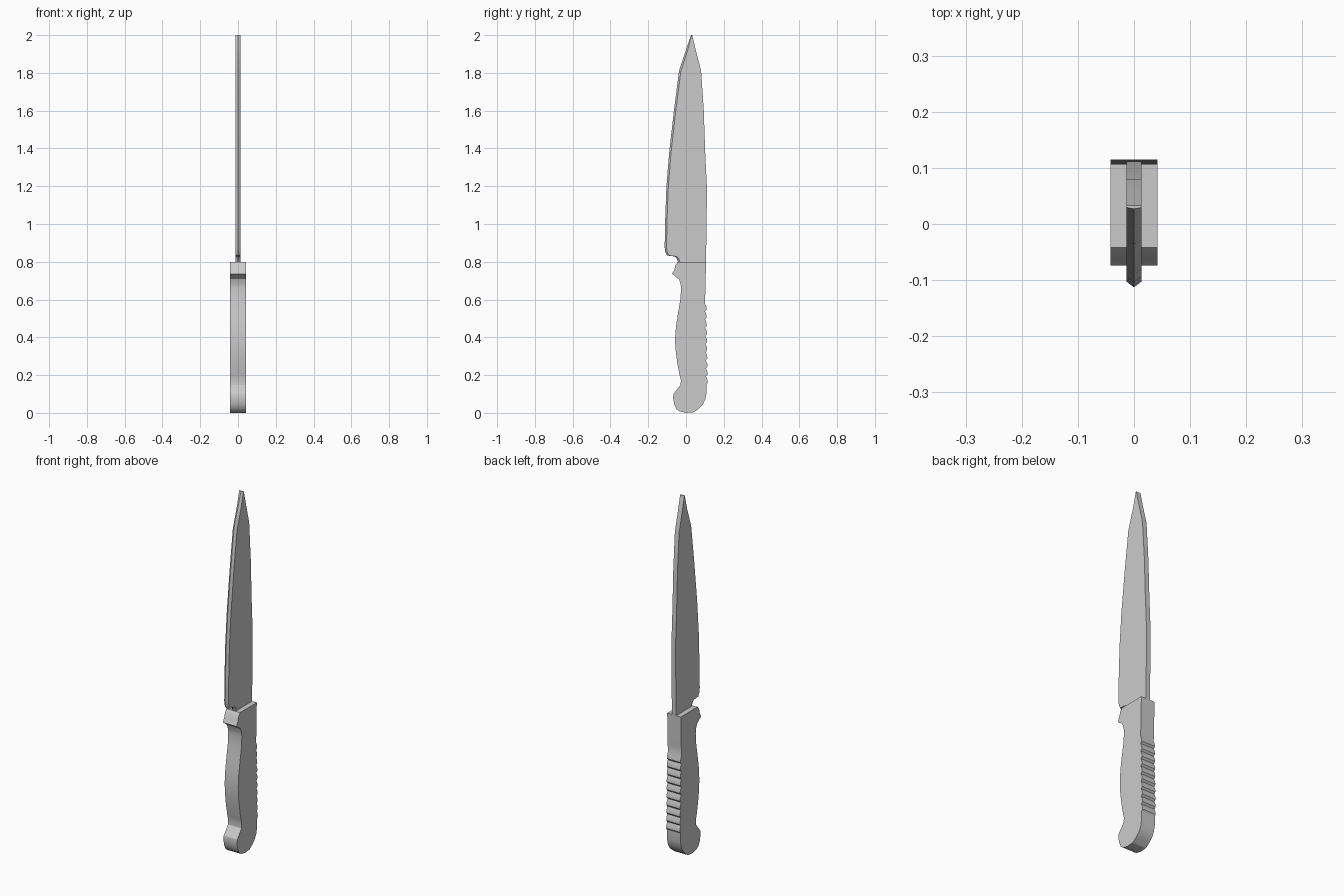
import bpy, bmesh

if "Cube" in bpy.data.objects:
    bpy.data.objects.remove(bpy.data.objects["Cube"])


def finish(name, bm):
    bmesh.ops.recalc_face_normals(bm, faces=bm.faces)
    mesh = bpy.data.meshes.new(name)
    bm.to_mesh(mesh)
    bm.free()
    obj = bpy.data.objects.new(name, mesh)
    bpy.context.collection.objects.link(obj)
    bpy.ops.object.select_all(action='DESELECT')
    obj.select_set(True)
    bpy.context.view_layer.objects.active = obj
    bpy.ops.object.shade_smooth_by_angle(angle=0.5)
    return obj


def build_blade():
    # (z, cutting edge y, spine y) from the tang up to the tip
    rows = [(0.76, -0.040, 0.095), (0.80, -0.043, 0.106), (0.815, -0.048, 0.106),
            (0.828, -0.058, 0.106), (0.833, -0.100, 0.106), (0.85, -0.109, 0.107),
            (0.875, -0.113, 0.107), (1.00, -0.111, 0.109), (1.19, -0.104, 0.111),
            (1.37, -0.090, 0.102), (1.60, -0.064, 0.094), (1.81, -0.037, 0.080),
            (1.92, -0.001, 0.052), (2.00, 0.027, 0.033)]
    half = 0.013
    bm = bmesh.new()
    rings = []
    for z, edge, spine in rows:
        inset = edge + min(0.010, (spine - edge) * 0.4)
        section = [(0, edge), (half, inset), (half, spine), (-half, spine), (-half, inset)]
        rings.append([bm.verts.new((x, y, z)) for x, y in section])
    for a, b in zip(rings, rings[1:]):
        for i in range(5):
            j = (i + 1) % 5
            bm.faces.new((a[i], a[j], b[j], b[i]))
    bm.faces.new(rings[0])
    bm.faces.new(rings[-1])
    return finish("blade", bm)


def build_handle():
    # finger side, top to bottom, then round the butt: (y, z)
    outline = [(-0.042, 0.80), (-0.055, 0.785), (-0.062, 0.757), (-0.074, 0.735),
               (-0.055, 0.722), (-0.038, 0.708), (-0.029, 0.685), (-0.026, 0.66),
               (-0.030, 0.60), (-0.042, 0.53), (-0.053, 0.46), (-0.058, 0.39),
               (-0.055, 0.33), (-0.047, 0.27), (-0.034, 0.20), (-0.027, 0.175),
               (-0.029, 0.148), (-0.050, 0.12), (-0.066, 0.10), (-0.069, 0.08),
               (-0.062, 0.045), (-0.050, 0.020), (-0.034, 0.008), (0.0, 0.0),
               (0.040, 0.003), (0.065, 0.020), (0.087, 0.042), (0.101, 0.068),
               (0.108, 0.10), (0.109, 0.15)]
    # thumb-grip ridges up the back
    ridges, pitch = 10, 0.043
    for i in range(ridges):
        z = 0.15 + i * pitch
        y = 0.108 - 0.0007 * i
        outline += [(y + 0.007, z + 0.010), (y + 0.006, z + 0.024), (y - 0.002, z + pitch)]
    outline += [(0.102, 0.63), (0.106, 0.80)]

    bm = bmesh.new()
    base = bm.faces.new([bm.verts.new((-0.042, y, z)) for y, z in outline])
    new = bmesh.ops.extrude_face_region(bm, geom=[base])
    verts = [g for g in new["geom"] if isinstance(g, bmesh.types.BMVert)]
    bmesh.ops.translate(bm, verts=verts, vec=(0.084, 0, 0))
    # extrusion may keep or drop the base cap: make sure both ends are closed
    bmesh.ops.holes_fill(bm, edges=[e for e in bm.edges if e.is_boundary])
    return finish("handle", bm)


build_blade()
build_handle()
